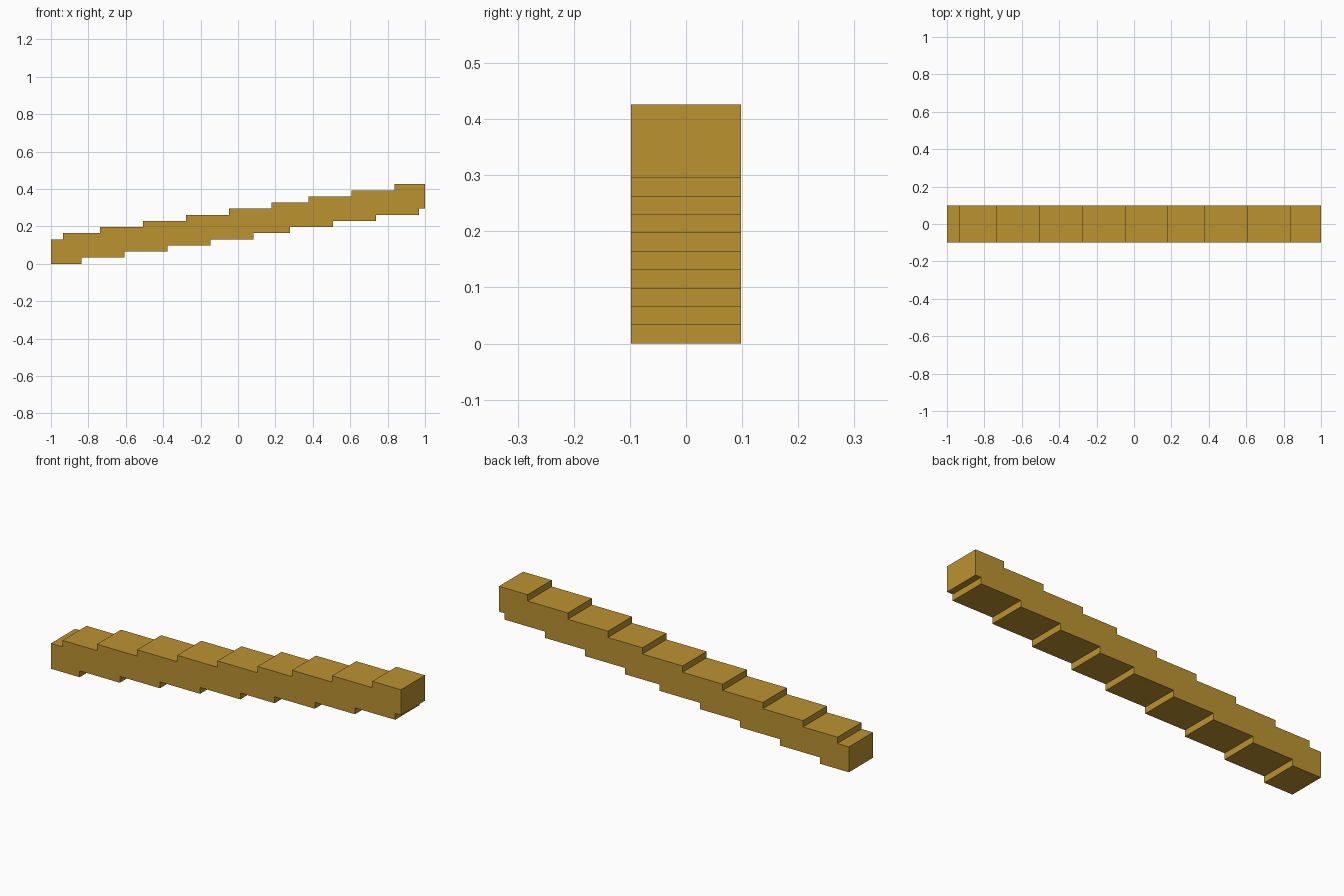
import bpy, bmesh

if "Cube" in bpy.data.objects:
    bpy.data.objects.remove(bpy.data.objects["Cube"])

U = 2 / 61            # one block unit
HALF_DEPTH = 3 * U
TOP_STEPS = [2, 8, 15, 22, 29, 36, 42, 49, 56]
BOTTOM_STEPS = [5, 12, 19, 26, 33, 39, 46, 53, 60]


def stair_line(steps, start):
    """Stepped line rising one unit at each step position."""
    points = [(0, start)]
    for i, x in enumerate(steps):
        points += [(x, start + i), (x, start + i + 1)]
    return points + [(61, start + len(steps))]


# Closed side outline: underside left to right, then top side back
outline = stair_line(BOTTOM_STEPS, 0) + stair_line(TOP_STEPS, 4)[::-1]

# Extrude the outline through the depth
bm = bmesh.new()
face = bm.faces.new([bm.verts.new((x * U - 1, -HALF_DEPTH, z * U)) for x, z in outline])
result = bmesh.ops.extrude_face_region(bm, geom=[face])
moved = [g for g in result["geom"] if isinstance(g, bmesh.types.BMVert)]
bmesh.ops.translate(bm, verts=moved, vec=(0, 2 * HALF_DEPTH, 0))
bmesh.ops.recalc_face_normals(bm, faces=bm.faces)

mesh = bpy.data.meshes.new("stepped_beam")
bm.to_mesh(mesh)
bm.free()
beam = bpy.data.objects.new("stepped_beam", mesh)
bpy.context.collection.objects.link(beam)

# Golden colour
gold = bpy.data.materials.new("gold")
gold.diffuse_color = (0.50, 0.29, 0.03, 1)
gold.use_nodes = True
gold.node_tree.nodes["Principled BSDF"].inputs["Base Color"].default_value = gold.diffuse_color
mesh.materials.append(gold)
